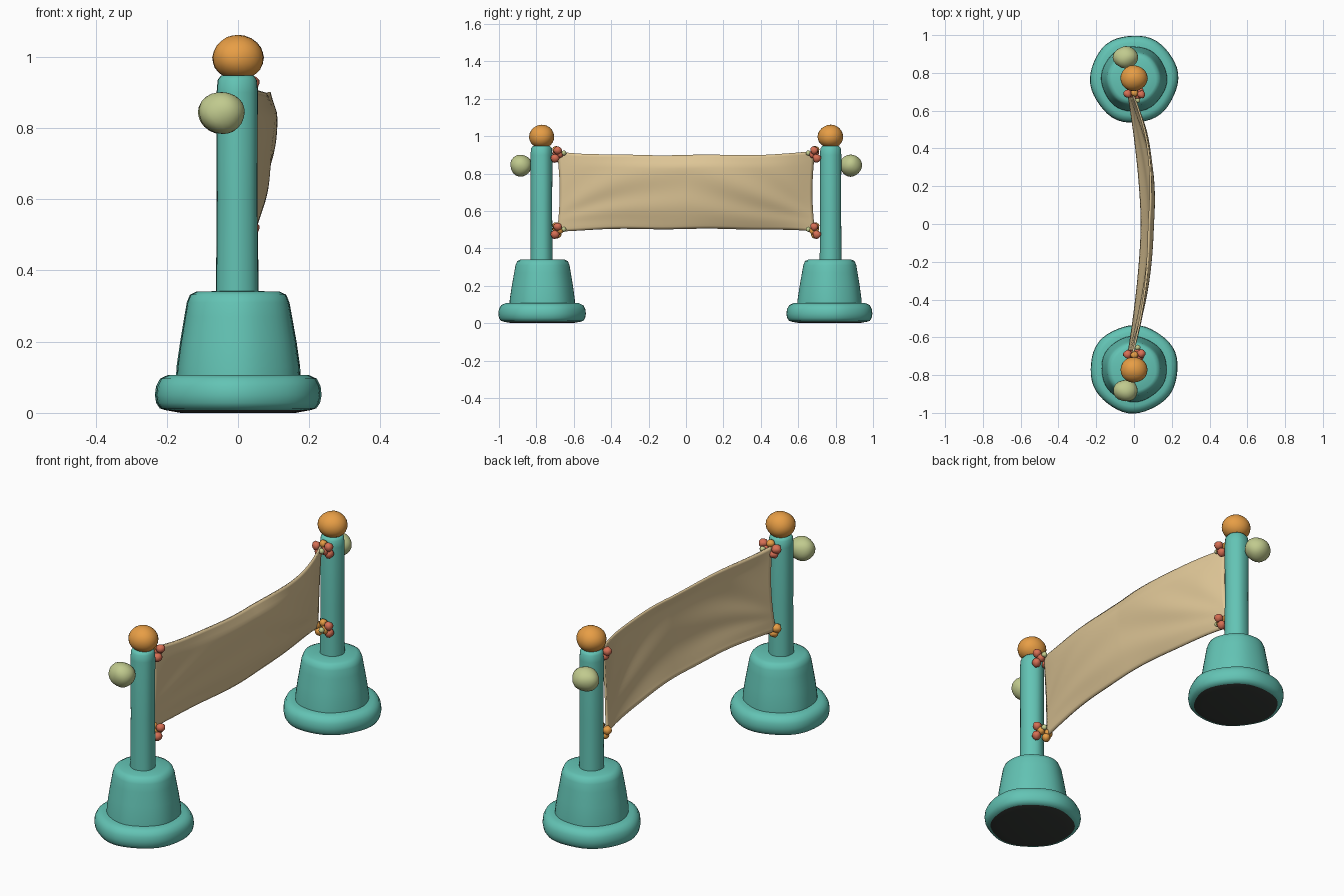
import bpy, bmesh, math
from mathutils import Vector

cube = bpy.data.objects.get("Cube")
if cube:
    bpy.data.objects.remove(cube, do_unlink=True)


def material(name, rgb):
    m = bpy.data.materials.new(name)
    m.use_nodes = True
    m.diffuse_color = (*rgb, 1)
    m.node_tree.nodes["Principled BSDF"].inputs["Base Color"].default_value = (*rgb, 1)
    return m


TEAL = material("teal clay", (0.125, 0.55, 0.46))
TAN = material("tan cloth", (0.74, 0.57, 0.31))
ORANGE = material("orange clay", (0.80, 0.34, 0.06))
SAGE = material("sage clay", (0.53, 0.59, 0.27))
RED = material("coral clay", (0.68, 0.16, 0.09))
DARK = material("dark underside", (0.038, 0.044, 0.039))


def finish(name, bm, mats, angle=55):
    bmesh.ops.recalc_face_normals(bm, faces=bm.faces)
    mesh = bpy.data.meshes.new(name)
    bm.to_mesh(mesh)
    bm.free()
    for m in mats:
        mesh.materials.append(m)
    obj = bpy.data.objects.new(name, mesh)
    bpy.context.collection.objects.link(obj)
    bpy.ops.object.select_all(action="DESELECT")
    obj.select_set(True)
    bpy.context.view_layer.objects.active = obj
    bpy.ops.object.shade_smooth_by_angle(angle=math.radians(angle))
    return obj


def lathe(name, profile, centre, mats, wobble=0.0, phase=0.0, segments=48):
    """Turn (radius, height) points into a slightly hand-shaped solid."""
    bm = bmesh.new()
    rings = []
    for r, z in profile:
        ring = []
        for i in range(segments):
            a = math.tau * i / segments
            k = r * (1 + wobble * math.sin(6 * a + phase) + wobble * 0.6 * math.sin(3 * a + 9 * z))
            ring.append(bm.verts.new((centre[0] + k * math.cos(a), centre[1] + k * math.sin(a), z)))
        rings.append(ring)
    for low, high in zip(rings, rings[1:]):
        for i in range(segments):
            j = (i + 1) % segments
            bm.faces.new((low[i], low[j], high[j], high[i]))
    bm.faces.new(rings[0])
    bm.faces.new(rings[-1])
    # The second material covers the sole
    for f in bm.faces:
        if len(mats) > 1 and f.calc_center_median().z < 0.007:
            f.material_index = 1
    return finish(name, bm, mats)


def blob(name, centre, radii, mat, lump=0.04, level=3):
    """Hand-rolled ball."""
    bm = bmesh.new()
    bmesh.ops.create_icosphere(bm, subdivisions=level, radius=1)
    for v in bm.verts:
        n = v.co.copy()
        k = 1 + lump * math.sin(3 * n.x + 2 * n.z + 40 * centre[1]) * math.cos(3 * n.y - n.z)
        v.co = Vector(centre) + Vector((n.x * radii[0], n.y * radii[1], n.z * radii[2])) * k
    return finish(name, bm, [mat])


FLANGE = [(0.16, 0.0), (0.203, 0.008), (0.218, 0.013), (0.228, 0.028), (0.232, 0.05),
          (0.229, 0.075), (0.218, 0.096), (0.195, 0.107), (0.16, 0.106)]
BELL = [(0.174, 0.09), (0.172, 0.13), (0.162, 0.2), (0.150, 0.27), (0.143, 0.31),
        (0.134, 0.332), (0.115, 0.341), (0.05, 0.342)]
POST = [(0.059, 0.335), (0.059, 0.36), (0.057, 0.6), (0.058, 0.9), (0.055, 0.935), (0.045, 0.948)]

# Corner beads: sideways offset, inward offset, height offset, size
BEADS = [(0.038, 0.004, 0.024, 0.022), (0.030, -0.010, -0.018, 0.023), (0.020, 0.012, 0.002, 0.020),
         (-0.034, 0.000, 0.010, 0.023), (0.002, -0.004, 0.028, 0.020), (-0.020, 0.002, -0.018, 0.021),
         (0.020, 0.036, 0.010, 0.014)]
UPPER = [RED, RED, RED, RED, ORANGE, RED, SAGE]
LOWER = [RED, RED, ORANGE, ORANGE, ORANGE, ORANGE, SAGE]

for label, s in (("front", -1), ("back", 1)):
    cy = s * 0.768
    lathe(label + "_base_flange", FLANGE, (0, cy), [TEAL, DARK], 0.011, s)
    lathe(label + "_base_bell", BELL, (0, cy), [TEAL], 0.010, 2 * s)
    lathe(label + "_post", POST, (-0.002, s * 0.773), [TEAL], 0.012, s, 28)
    blob(label + "_post_ball", (0, s * 0.772, 0.998), (0.072, 0.068, 0.063), ORANGE, 0.02)
    blob(label + "_side_knob", (-0.045, s * 0.882, 0.843), (0.066, 0.058, 0.059), SAGE, 0.04)

    # Clustered ties at the upper and lower cloth corners
    for row, z, colours in (("upper", 0.9, UPPER), ("lower", 0.492, LOWER)):
        for n, ((dx, dy, dz, r), mat) in enumerate(zip(BEADS, colours)):
            blob(f"{label}_{row}_tie_bead_{n}", (dx, s * (0.69 - dy), z + dz), (r, r, r), mat, 0.12, 2)


# Hanging cloth, bowed sideways, leaning and sagging between the posts
def cloth_point(u, v):
    """u runs along the length from -1 to 1, v from bottom 0 to top 1."""
    a = abs(u)
    corner = a ** 4
    top = 0.898 + 0.022 * corner
    bottom = 0.506 - 0.016 * corner
    y = u * (0.688 - 0.014 * math.sin(math.pi * v) * u * u)
    low_x = -0.030 + 0.070 * (1 - a ** 1.6)
    high_x = -0.008 + 0.108 * (1 - a ** 2.4) + 0.030 * u * (1 - a * a)
    lean = math.sin(min(v / 0.85, 1) * math.pi / 2) ** 0.8
    x = low_x + (high_x - low_x) * lean - 0.022 * max(v - 0.85, 0) / 0.15 * (1 - a)
    # Soft creases fanning out of the corners
    fan = math.sin(12 * math.atan2(v - 0.1, 1.15 - a) + 2 * u)
    x += 0.004 * fan * math.sin(math.pi * v) * (1 - corner)
    return x, y, bottom + v * (top - bottom) + 0.002 * math.sin(9 * u)


bm = bmesh.new()
COLS, ROWS = 80, 28
grid = [[bm.verts.new(cloth_point(2 * i / COLS - 1, j / ROWS)) for j in range(ROWS + 1)]
        for i in range(COLS + 1)]
for i in range(COLS):
    for j in range(ROWS):
        bm.faces.new((grid[i][j], grid[i + 1][j], grid[i + 1][j + 1], grid[i][j + 1]))
cloth = finish("hanging_cloth", bm, [TAN])
thick = cloth.modifiers.new("thickness", "SOLIDIFY")
thick.thickness = 0.010
thick.offset = 0
